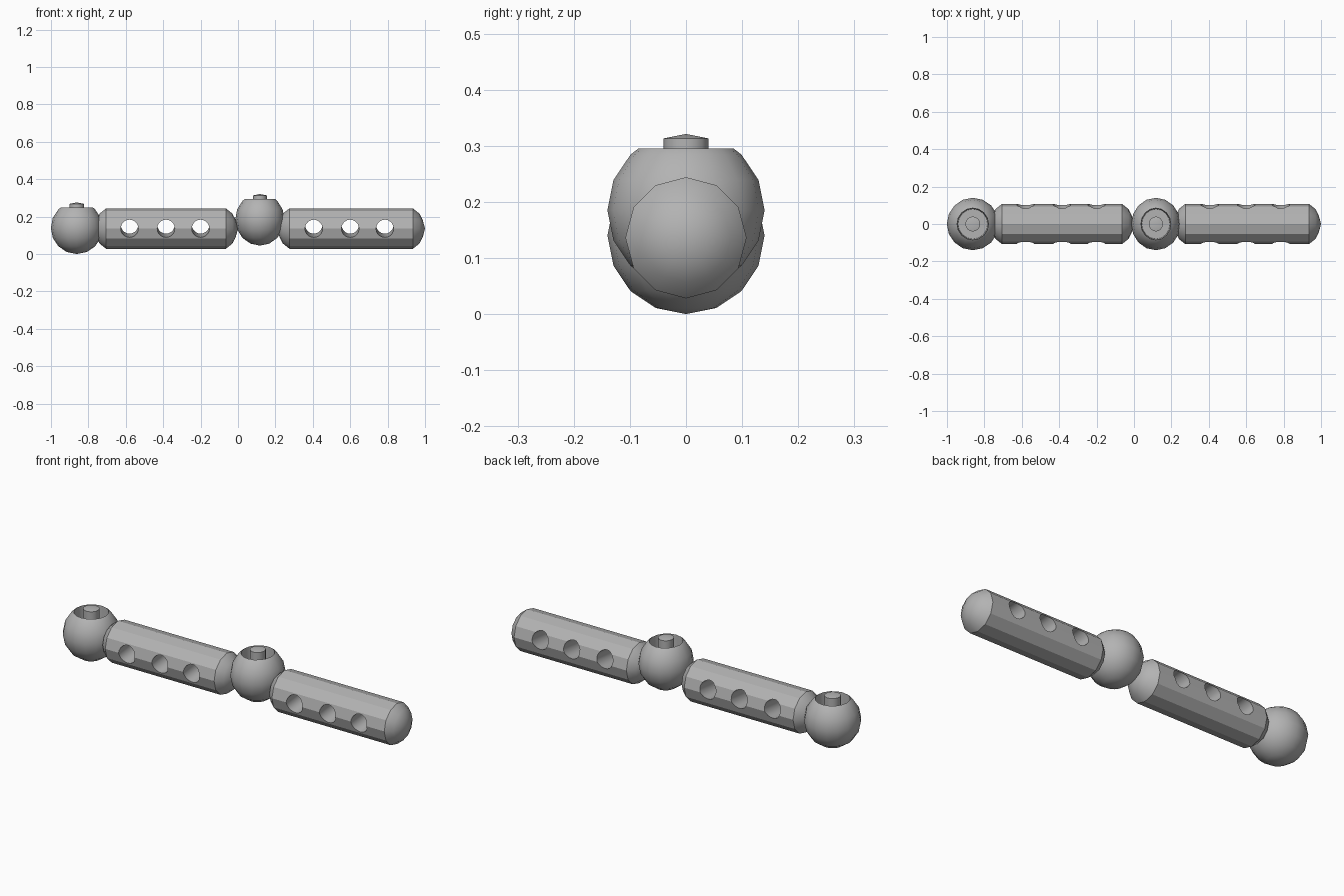
import bpy
import math
from mathutils import Matrix, Vector

if "Cube" in bpy.data.objects:
    bpy.data.objects.remove(bpy.data.objects["Cube"], do_unlink=True)

grey = bpy.data.materials.new("plain grey")
grey.use_nodes = True
COLOUR = (0.45, 0.45, 0.45, 1)
grey.diffuse_color = COLOUR
grey.node_tree.nodes["Principled BSDF"].inputs["Base Color"].default_value = COLOUR


def lathe(name, profile, sides, matrix):
    """Revolve (radius, height) points about z; both ends lie on the axis."""
    verts, faces, rings = [], [], []
    for r, h in profile:
        count = 1 if r == 0 else sides
        rings.append([len(verts) + i for i in range(count)])
        for i in range(count):
            a = 2 * math.pi * i / sides
            verts.append(matrix @ Vector((r * math.cos(a), r * math.sin(a), h)))
    for low, high in zip(rings, rings[1:]):
        for i in range(sides):
            j = (i + 1) % sides
            if len(low) == 1:
                faces.append((low[0], high[j], high[i]))
            elif len(high) == 1:
                faces.append((low[i], low[j], high[0]))
            else:
                faces.append((low[i], low[j], high[j], high[i]))
    mesh = bpy.data.meshes.new(name)
    mesh.from_pydata(verts, [], faces)
    mesh.materials.append(grey)
    obj = bpy.data.objects.new(name, mesh)
    bpy.context.collection.objects.link(obj)
    return obj


def smooth(obj, degrees):
    bpy.ops.object.select_all(action='DESELECT')
    obj.select_set(True)
    bpy.context.view_layer.objects.active = obj
    bpy.ops.object.shade_smooth_by_angle(angle=math.radians(degrees))


def ball_socket(name, x, z, squeeze):
    """Ball with an open cup in its top and a peg standing in the cup."""
    radius = 0.14
    profile = [(0, -radius)]
    for step in range(1, 7):
        a = math.pi * step / 8
        profile.append((radius * math.sin(a), -radius * math.cos(a)))
    profile += [(0.085, 0.11), (0.08, 0.0), (0.04, 0.0), (0.04, 0.128), (0, 0.136)]
    matrix = Matrix.Translation((x, 0, z)) @ Matrix.Diagonal((squeeze, 1, 1, 1))
    smooth(lathe(name, profile, 16, matrix), 30)


def bar(name, start, end, holes):
    """Round-ended bar along x with cross holes."""
    z, radius = 0.136, 0.108
    cap = [(0, 0), (0.045, 0.012), (0.08, 0.03), (radius, 0.065)]
    length = end - start
    profile = cap + [(r, length - h) for r, h in reversed(cap)]
    matrix = Matrix.Translation((start, 0, z)) @ Matrix.Rotation(math.pi / 2, 4, 'Y')
    obj = lathe(name, profile, 12, matrix)
    # Slightly tilted drill for each cross hole
    drills = []
    for x in holes:
        turn = Matrix.Rotation(math.pi / 2 + 0.1, 4, 'X')
        place = Matrix.Translation((x, 0, 0.146)) @ turn
        drill = lathe(name + "_drill", [(0, -0.2), (0.047, -0.2), (0.047, 0.2), (0, 0.2)], 20, place)
        drill.hide_render = True
        drills.append(drill)
        mod = obj.modifiers.new("hole", 'BOOLEAN')
        mod.operation = 'DIFFERENCE'
        mod.solver = 'EXACT'
        mod.object = drill
    bpy.context.view_layer.objects.active = obj
    for mod in list(obj.modifiers):
        bpy.ops.object.modifier_apply(modifier=mod.name)
    for drill in drills:
        bpy.data.objects.remove(drill, do_unlink=True)
    smooth(obj, 29)


ball_socket("end_ball_socket", -0.862, 0.14, 0.99)
ball_socket("middle_ball_socket", 0.117, 0.185, 0.94)
bar("right_bar", -0.77, 0.0, (-0.58, -0.385, -0.2))
bar("left_bar", 0.21, 1.0, (0.405, 0.6, 0.785))
